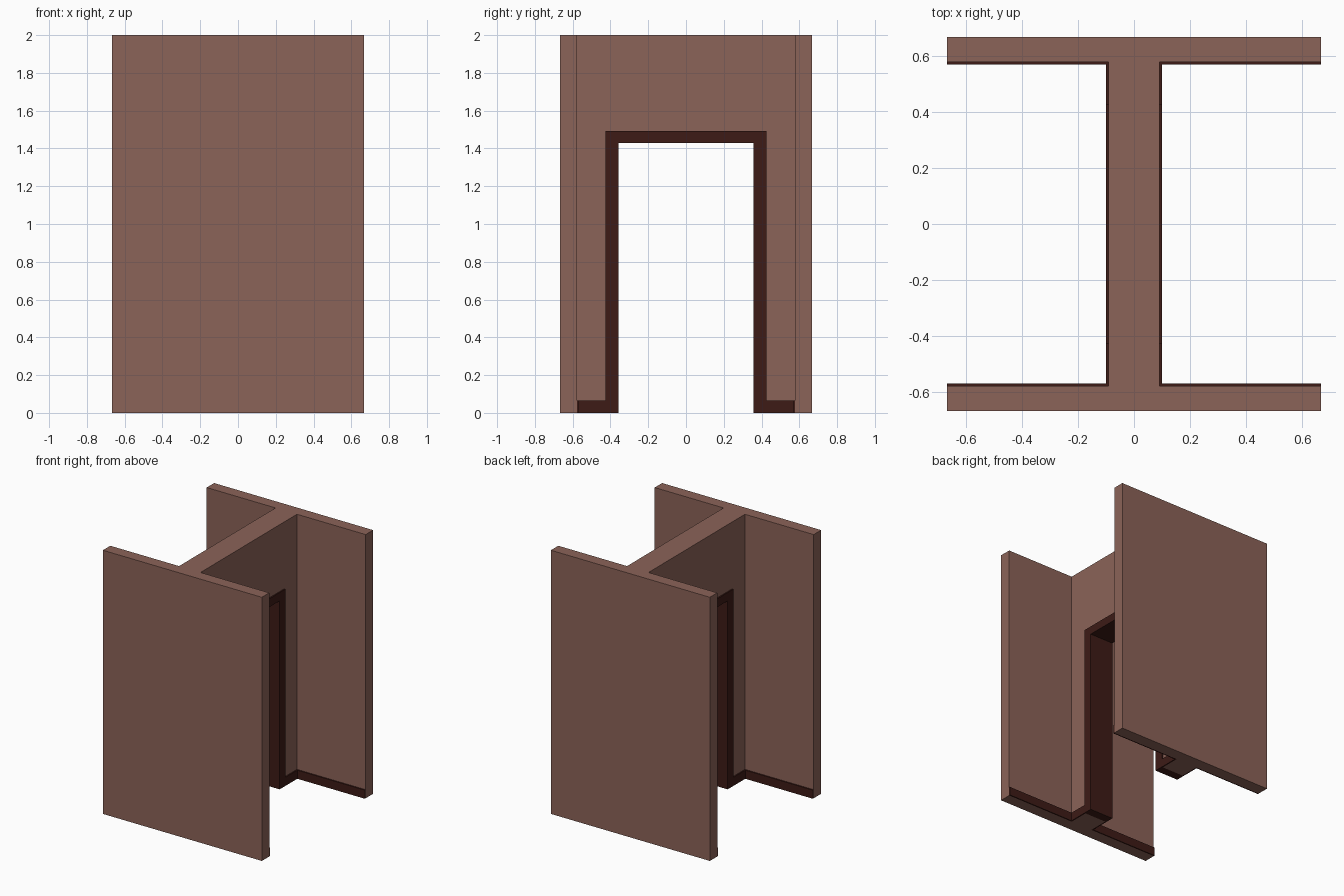
import bpy, bmesh
from mathutils import Vector

if "Cube" in bpy.data.objects:
    bpy.data.objects.remove(bpy.data.objects["Cube"])

OUT, WALL_Y, WEB = 0.667, 0.578, 0.09      # outer half size, flange inner face, web half thickness
TRIM_X, TRIM_Y = 0.10, 0.568               # trim faces, slightly proud of the walls
DOOR_IN, DOOR_OUT = 0.357, 0.425           # half widths of the door frame
HEAD_IN, HEAD_OUT = 1.43, 1.493            # heights of the door frame


def material(name, rgb):
    m = bpy.data.materials.new(name)
    m.diffuse_color = (*rgb, 1)
    m.use_nodes = True
    m.node_tree.nodes["Principled BSDF"].inputs["Base Color"].default_value = m.diffuse_color
    return m


def prism(name, points, direction, mat=None):
    """Extrude a flat outline along a direction."""
    bm = bmesh.new()
    face = bm.faces.new([bm.verts.new(p) for p in points])
    ext = bmesh.ops.extrude_face_region(bm, geom=[face])
    verts = [g for g in ext["geom"] if isinstance(g, bmesh.types.BMVert)]
    bmesh.ops.translate(bm, verts=verts, vec=Vector(direction))
    bmesh.ops.recalc_face_normals(bm, faces=bm.faces)
    mesh = bpy.data.meshes.new(name)
    bm.to_mesh(mesh)
    bm.free()
    ob = bpy.data.objects.new(name, mesh)
    bpy.context.collection.objects.link(ob)
    if mat:
        mesh.materials.append(mat)
    return ob


plaster = material("wall_brown", (0.26, 0.125, 0.098))
dark = material("trim_dark", (0.047, 0.011, 0.008))

# H-shaped walls
quarter = [(OUT, OUT), (OUT, WALL_Y), (WEB, WALL_Y)]
right = quarter + [(x, -y) for x, y in reversed(quarter)]
outline = right + [(-x, y) for x, y in reversed(right)]
walls = prism("walls", [(x, y, 0) for x, y in outline], (0, 0, 2), plaster)

# Doorway opening through the web
cutter = prism("doorway_cutter",
               [(-0.3, -DOOR_OUT, -0.1), (-0.3, DOOR_OUT, -0.1),
                (-0.3, DOOR_OUT, HEAD_OUT), (-0.3, -DOOR_OUT, HEAD_OUT)], (0.6, 0, 0))
cutter.hide_render = True
cutter.hide_set(True)
cut = walls.modifiers.new("doorway", 'BOOLEAN')
cut.operation = 'DIFFERENCE'
cut.solver = 'EXACT'
cut.object = cutter

# Door frame lining the opening
arch = [(-DOOR_OUT, 0), (-DOOR_OUT, HEAD_OUT), (DOOR_OUT, HEAD_OUT), (DOOR_OUT, 0),
        (DOOR_IN, 0), (DOOR_IN, HEAD_IN), (-DOOR_IN, HEAD_IN), (-DOOR_IN, 0)]
prism("door_frame", [(-TRIM_X, y, z) for y, z in arch], (2 * TRIM_X, 0, 0), dark)

# Skirting boards in the four inner corners
ell = [(WEB, DOOR_OUT), (TRIM_X, DOOR_OUT), (TRIM_X, TRIM_Y),
       (OUT, TRIM_Y), (OUT, WALL_Y), (WEB, WALL_Y)]
skirting = prism("skirting_boards", [(x, y, 0) for x, y in ell], (0, 0, 0.065), dark)
mirror = skirting.modifiers.new("four_corners", 'MIRROR')
mirror.use_axis = (True, True, False)
mirror.use_mirror_merge = False
